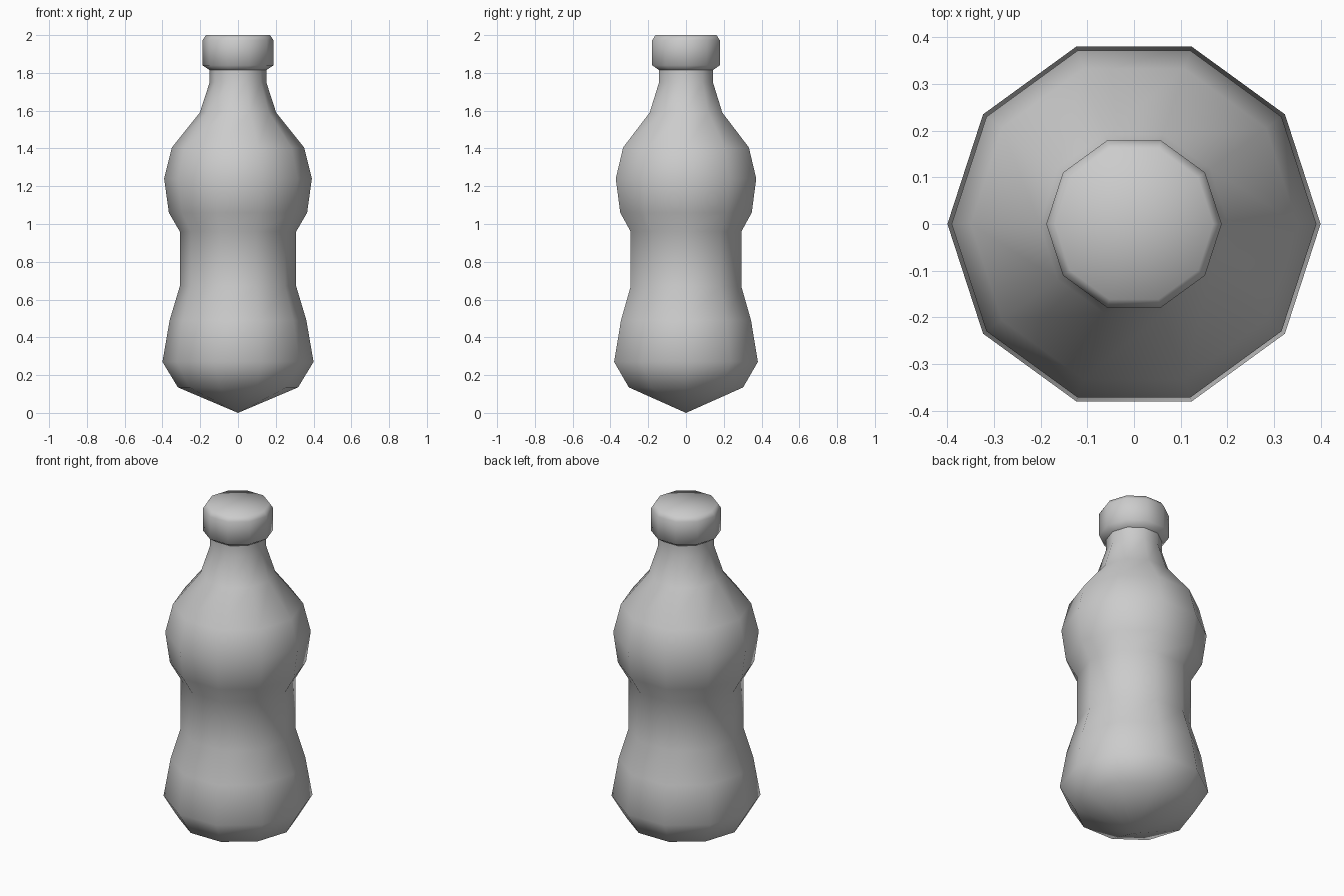
import bpy, bmesh
from math import cos, sin, tau

if "Cube" in bpy.data.objects:
    bpy.data.objects.remove(bpy.data.objects["Cube"])

SIDES = 10


def lathe(name, profile):
    """Revolve (radius, z) points about z; radius 0 becomes a single pole."""
    bm = bmesh.new()
    rings = []
    for r, z in profile:
        if r == 0:
            rings.append([bm.verts.new((0, 0, z))] * SIDES)
        else:
            rings.append([bm.verts.new((r * cos(tau * i / SIDES), r * sin(tau * i / SIDES), z))
                          for i in range(SIDES)])
    for lower, upper in zip(rings, rings[1:]):
        for i in range(SIDES):
            j = (i + 1) % SIDES
            # Drop repeated pole vertices so pole faces become triangles
            corners = dict.fromkeys((lower[i], lower[j], upper[j], upper[i]))
            bm.faces.new(list(corners))
    for face in bm.faces:
        face.smooth = True
    bmesh.ops.recalc_face_normals(bm, faces=bm.faces)
    mesh = bpy.data.meshes.new(name)
    bm.to_mesh(mesh)
    bm.free()
    obj = bpy.data.objects.new(name, mesh)
    bpy.context.collection.objects.link(obj)
    # Open shells: make sure normals point away from the axis
    score = sum(p.normal.x * p.center.x + p.normal.y * p.center.y for p in mesh.polygons)
    if score < 0:
        mesh.flip_normals()
    return obj


# Bottle: pointed base, bulging foot, narrow grip, rounded shoulder, neck
lathe("bottle_body", [
    (0, 0), (0.318, 0.135), (0.4, 0.27), (0.362, 0.49), (0.308, 0.67),
    (0.308, 0.96), (0.366, 1.06), (0.391, 1.24), (0.35, 1.405),
    (0.202, 1.59), (0.15, 1.75), (0.15, 1.815),
])

# Screw cap: wider than the neck, chamfered flat top
lathe("bottle_cap", [
    (0.15, 1.815), (0.188, 1.84), (0.188, 1.973), (0.17, 2.0), (0, 2.0),
])
